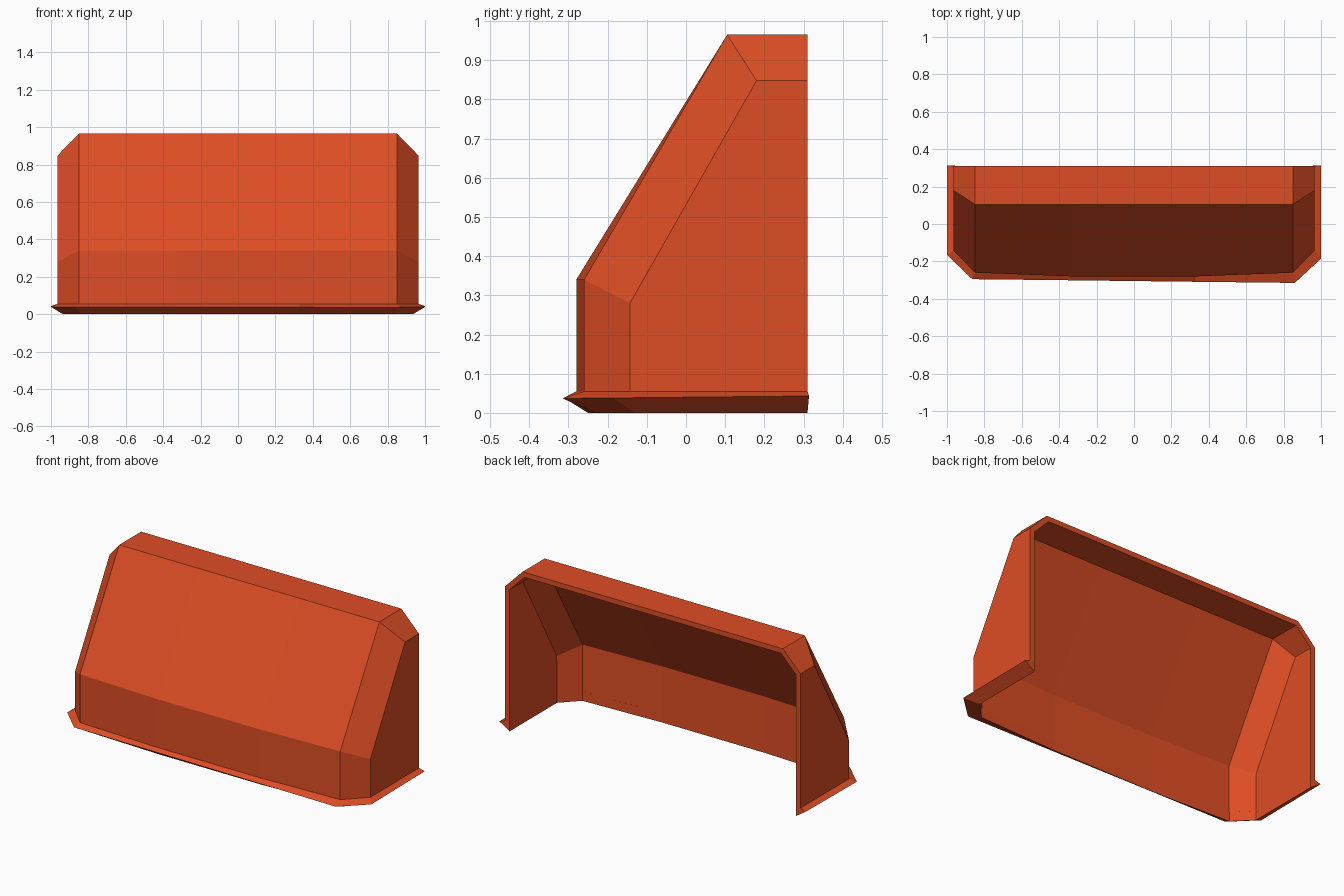
import bpy
import bmesh

cube = bpy.data.objects.get("Cube")
if cube:
    bpy.data.objects.remove(cube, do_unlink=True)

WALL = 0.03
BACK = 0.31
BASE = 0.055

paint = bpy.data.materials.new("orange red paint")
paint.use_nodes = True
colour = (0.73, 0.075, 0.018, 1)
paint.diffuse_color = colour
paint.node_tree.nodes["Principled BSDF"].inputs["Base Color"].default_value = colour


def finish(name, bm):
    """Turn a bmesh into a flat shaded, painted object."""
    mesh = bpy.data.meshes.new(name)
    bm.to_mesh(mesh)
    bm.free()
    mesh.materials.append(paint)
    obj = bpy.data.objects.new(name, mesh)
    bpy.context.collection.objects.link(obj)
    return obj


def mirrored(half):
    """Complete a plan path that runs from the front to the back on +x."""
    return [(-x, y) for x, y in reversed(half)] + half


def loft(bm, rings):
    rows = [[bm.verts.new(p) for p in ring] for ring in rings]
    for a, b in zip(rows, rows[1:]):
        for i in range(len(a) - 1):
            bm.faces.new((a[i], a[i + 1], b[i + 1], b[i]))
    return rows


# Hood: upright front, sloping face, chamfered corners, open back and bottom
plan = mirrored([(0.33, -0.28), (0.85, -0.26), (0.965, -0.143)])
mid_z = [0.28] + [0.34] * 4 + [0.28]
top = mirrored([(0.33, 0.105), (0.85, 0.105), (0.965, 0.18)])
top_z = [0.848] + [0.965] * 4 + [0.848]

bm = bmesh.new()
base, mid, crest, rear = loft(bm, [
    [(x, y, BASE) for x, y in plan],
    [(x, y, z) for (x, y), z in zip(plan, mid_z)],
    [(x, y, z) for (x, y), z in zip(top, top_z)],
    [(x, BACK, z) for (x, y), z in zip(top, top_z)],
])
for end in (0, -1):
    foot = bm.verts.new((plan[end][0], BACK, BASE))
    bm.faces.new((base[end], mid[end], crest[end], rear[end], foot))
bmesh.ops.recalc_face_normals(bm, faces=bm.faces)
bm.normal_update()
roof = max(bm.faces, key=lambda f: f.calc_center_median().z)
if roof.normal.z < 0:
    bmesh.ops.reverse_faces(bm, faces=bm.faces)
hood = finish("hood_shell", bm)
thick = hood.modifiers.new("wall thickness", "SOLIDIFY")
thick.thickness = WALL
thick.offset = -1
thick.use_even_offset = True

# Base lip: wedge section swept round the sides and front
outer = mirrored([(0.33, -0.28), (0.85, -0.26), (0.965, -0.143), (0.965, BACK)])
inner = mirrored([(0.33, -0.25), (0.838, -0.23), (0.935, -0.131), (0.935, BACK)])
tip = [(-1, 0.314), (-1, -0.165), (-0.865, -0.295), (-0.33, -0.301),
       (0.33, -0.309), (0.86, -0.315), (1, -0.185), (1, 0.314)]
bm = bmesh.new()
rows = loft(bm, [
    [(x, y, BASE) for x, y in outer],
    [(x, y, 0.04 + 0.01 * y) for x, y in tip],
    [(x, y, 0) for x, y in inner],
    [(x, y, BASE) for x, y in inner],
])
for i in range(len(outer) - 1):
    bm.faces.new((rows[3][i], rows[3][i + 1], rows[0][i + 1], rows[0][i]))
for end in (0, -1):
    bm.faces.new([row[end] for row in rows])
bmesh.ops.recalc_face_normals(bm, faces=bm.faces)
finish("base_lip", bm)
